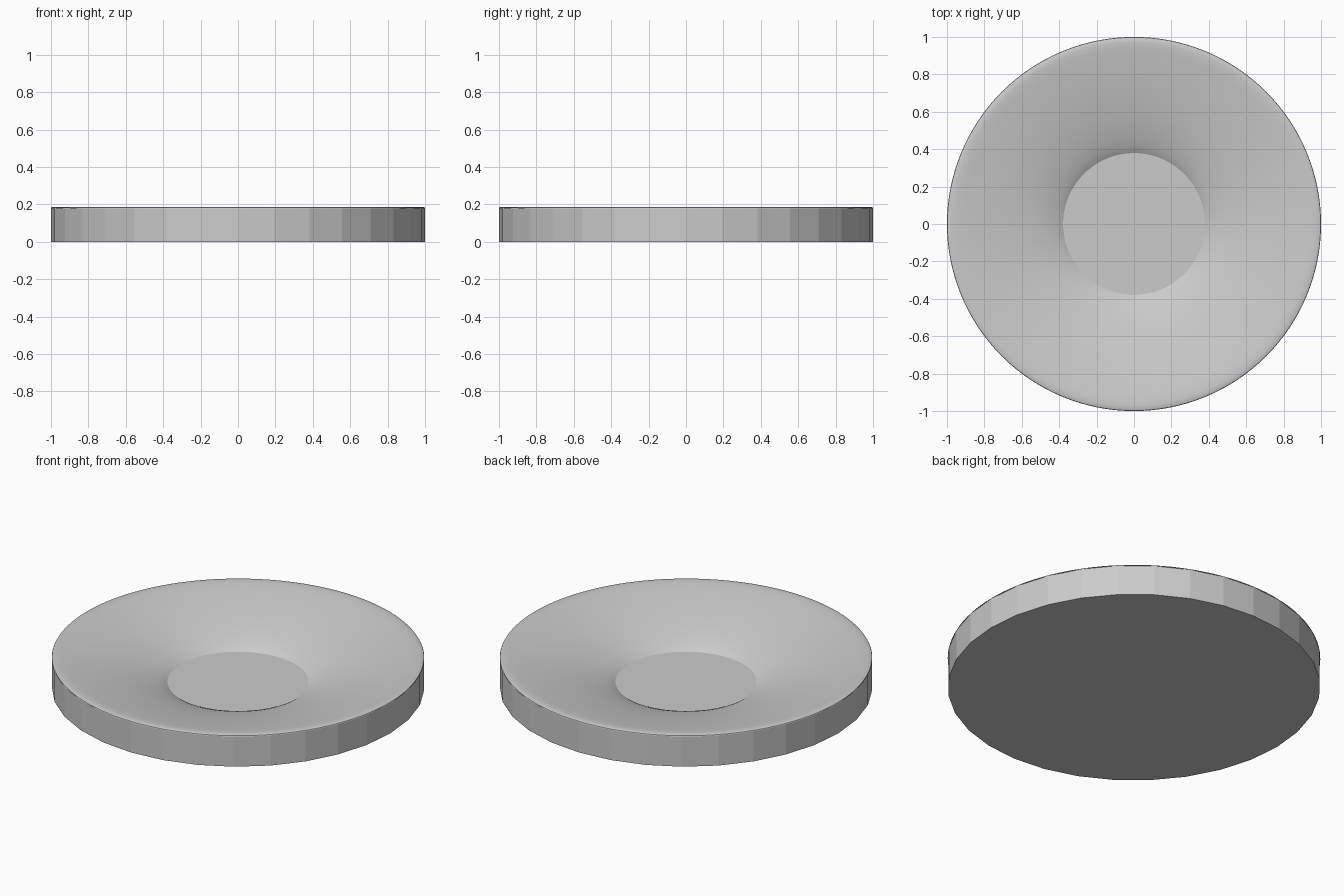
import bpy, math

if "Cube" in bpy.data.objects:
    bpy.data.objects.remove(bpy.data.objects["Cube"])


def ring(radius, z, sides):
    return [(radius * math.cos(2 * math.pi * i / sides),
             radius * math.sin(2 * math.pi * i / sides), z) for i in range(sides)]


def lathe(name, profile, sides, cap_first=False, smooth=False):
    """Revolve (radius, z) points, listed so that faces point outwards."""
    verts, faces = [], []
    for radius, z in profile:
        verts += ring(radius, z, sides)
    for k in range(len(profile) - 1):
        a, b = k * sides, (k + 1) * sides
        for i in range(sides):
            j = (i + 1) % sides
            faces.append((a + i, a + j, b + j, b + i))
    if cap_first:
        faces.append(tuple(reversed(range(sides))))
    mesh = bpy.data.meshes.new(name)
    mesh.from_pydata(verts, [], faces)
    obj = bpy.data.objects.new(name, mesh)
    bpy.context.collection.objects.link(obj)
    if smooth:
        bpy.ops.object.select_all(action='DESELECT')
        bpy.context.view_layer.objects.active = obj
        obj.select_set(True)
        bpy.ops.object.shade_smooth_by_angle(angle=math.radians(29))
    return obj


# Faceted outer wall with a flat underside
lathe("base_wall", [(1.0, 0.0), (1.0, 0.179)], 32, cap_first=True)

# Smooth flared bowl with a thin rounded rim
lathe("dish_surface", [
    (0.993, 0.178), (1.0, 0.179), (0.998, 0.183), (0.99, 0.186), (0.97, 0.187),
    (0.94, 0.184), (0.90, 0.178), (0.80, 0.161), (0.70, 0.141), (0.60, 0.118),
    (0.52, 0.096), (0.46, 0.076), (0.42, 0.060), (0.395, 0.048), (0.379, 0.038)],
    128, smooth=True)

# Flat floor in the middle of the bowl
floor = bpy.data.meshes.new("dish_floor")
floor.from_pydata(ring(0.379, 0.038, 128), [], [tuple(range(128))])
bpy.context.collection.objects.link(bpy.data.objects.new("dish_floor", floor))
